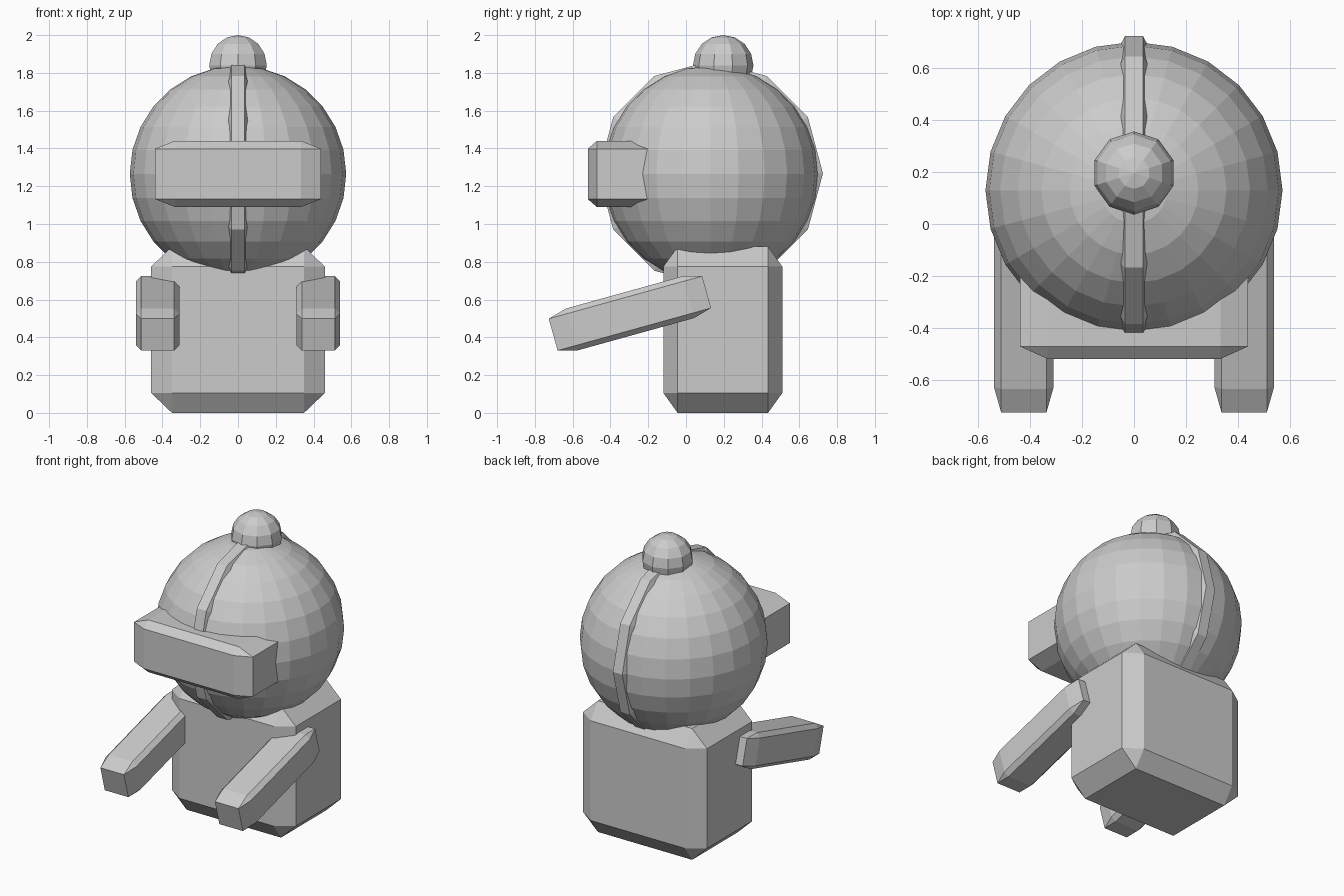
import bpy, bmesh
from math import sin, cos, pi, radians
from mathutils import Matrix, Vector

if "Cube" in bpy.data.objects:
    bpy.data.objects.remove(bpy.data.objects["Cube"])


def finish(bm, name):
    bmesh.ops.recalc_face_normals(bm, faces=bm.faces)
    mesh = bpy.data.meshes.new(name)
    bm.to_mesh(mesh)
    bm.free()
    ob = bpy.data.objects.new(name, mesh)
    bpy.context.collection.objects.link(ob)
    return ob


def chamfered_box(name, centre, size, tilt=0.0):
    # chamfer a unit cube first, so the cut is proportional to each dimension
    bm = bmesh.new()
    bmesh.ops.create_cube(bm, size=1)
    bmesh.ops.bevel(bm, geom=bm.edges[:], offset=0.12, segments=1,
                    affect='EDGES', profile=0.5)
    bm.transform(Matrix.LocRotScale(
        Vector(centre), Matrix.Rotation(tilt, 3, 'X').to_quaternion(), Vector(size)))
    return finish(bm, name)


def ball(name, centre, radius, segments, rings):
    bm = bmesh.new()
    bmesh.ops.create_uvsphere(bm, u_segments=segments, v_segments=rings, radius=radius)
    bm.transform(Matrix.Translation(centre))
    return finish(bm, name)


def hoop(name, centre, profile, segments):
    # closed (x, radius) profile swept around the x axis
    bm = bmesh.new()
    loops = []
    for i in range(segments):
        a = 2 * pi * i / segments
        loops.append([bm.verts.new((x, centre[1] + r * cos(a), centre[2] + r * sin(a)))
                      for x, r in profile])
    n = len(profile)
    for i in range(segments):
        p, q = loops[i], loops[(i + 1) % segments]
        for j in range(n):
            k = (j + 1) % n
            bm.faces.new((p[j], p[k], q[k], q[j]))
    return finish(bm, name)


# Torso and head
chamfered_box("torso", (0, 0.195, 0.44), (0.92, 0.63, 0.88))
ball("head", (0, 0.13, 1.265), 0.573, 24, 14)

# Visor across the face
chamfered_box("visor", (0, -0.32, 1.265), (0.88, 0.40, 0.35))

# Coarse strap over the head, half sunk into it
hoop("head_strap", (0, 0.13, 1.268),
     [(-0.035, 0.595), (0.035, 0.595), (0.058, 0.55),
      (0.035, 0.505), (-0.035, 0.505), (-0.058, 0.55)], 12)

# Knob on top
ball("top_knob", (0, 0.197, 1.84), 0.16, 10, 8)

# Arms reaching forward and down
for side, label in ((-1, "left"), (1, "right")):
    chamfered_box(label + "_arm", (side * 0.425, -0.297, 0.527),
                  (0.23, 0.843, 0.23), radians(15.5))
